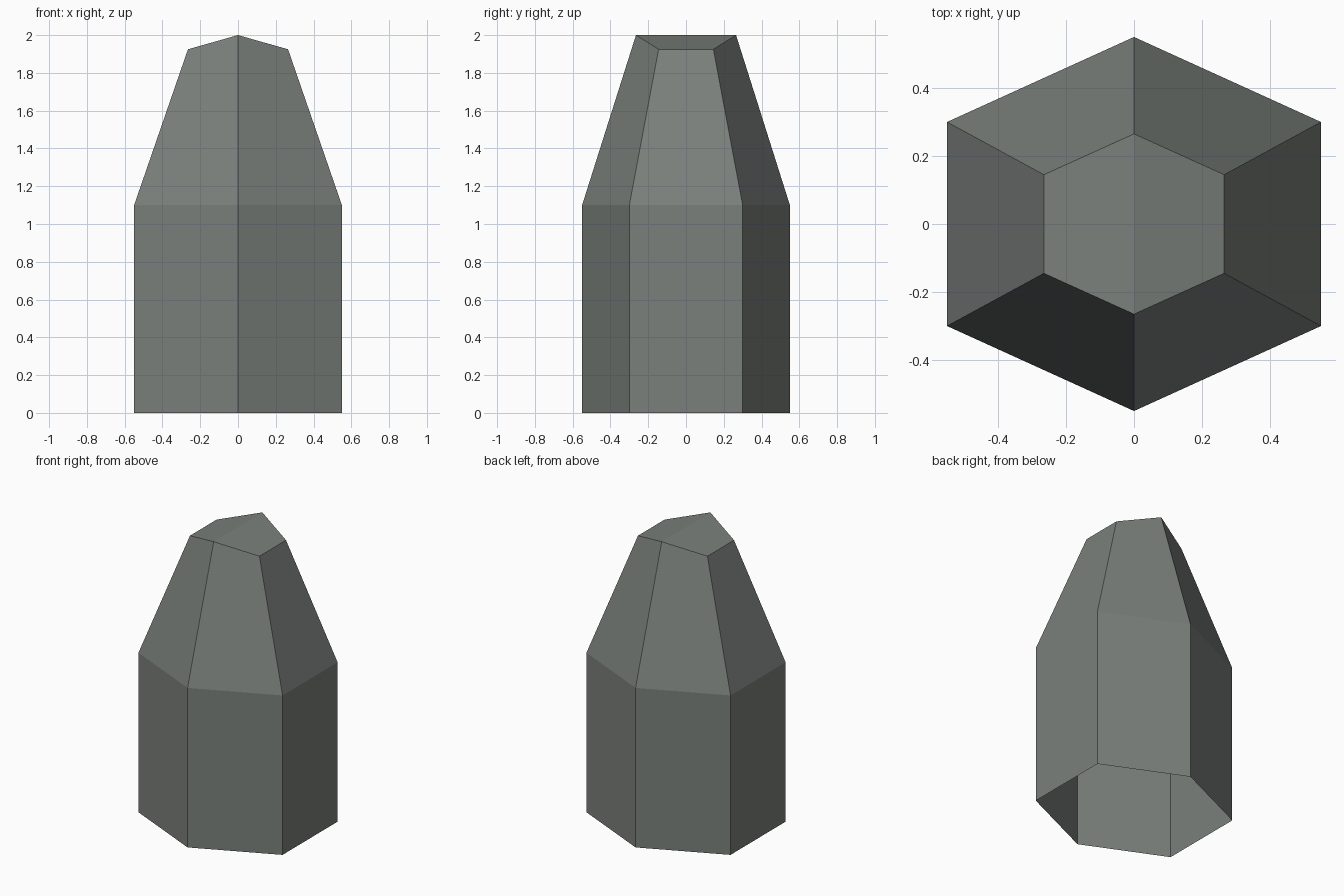
import bpy
import bmesh

cube = bpy.data.objects.get("Cube")
if cube:
    bpy.data.objects.remove(cube, do_unlink=True)

# Plain grey-green paint
paint = bpy.data.materials.new("grey_green")
paint.use_nodes = True
colour = (0.195, 0.215, 0.2, 1)
paint.diffuse_color = colour
paint.node_tree.nodes["Principled BSDF"].inputs["Base Color"].default_value = colour


def add_ring(bm, tip, side, z_tip, z_side):
    """Six-sided ring with points at the front and back and flat left and right sides."""
    points = [(tip, -side, z_side), (tip, side, z_side), (0, tip, z_tip),
              (-tip, side, z_side), (-tip, -side, z_side), (0, -tip, z_tip)]
    return [bm.verts.new(p) for p in points]


bm = bmesh.new()
foot = add_ring(bm, 0.55, 0.3, 0, 0)
shoulder = add_ring(bm, 0.55, 0.3, 1.1, 1.1)
rim = add_ring(bm, 0.265, 0.145, 2.0, 1.925)

# Straight walls, then tapering walls; the underside stays open
for low, high in ((foot, shoulder), (shoulder, rim)):
    for i in range(6):
        j = (i + 1) % 6
        bm.faces.new((low[i], low[j], high[j], high[i]))

# Shallow cap with a ridge running front to back
bm.faces.new((rim[5], rim[0], rim[1], rim[2]))
bm.faces.new((rim[2], rim[3], rim[4], rim[5]))

mesh = bpy.data.meshes.new("tapered_hexagonal_shell")
bm.to_mesh(mesh)
bm.free()
mesh.materials.append(paint)
shell = bpy.data.objects.new("tapered_hexagonal_shell", mesh)
bpy.context.collection.objects.link(shell)
